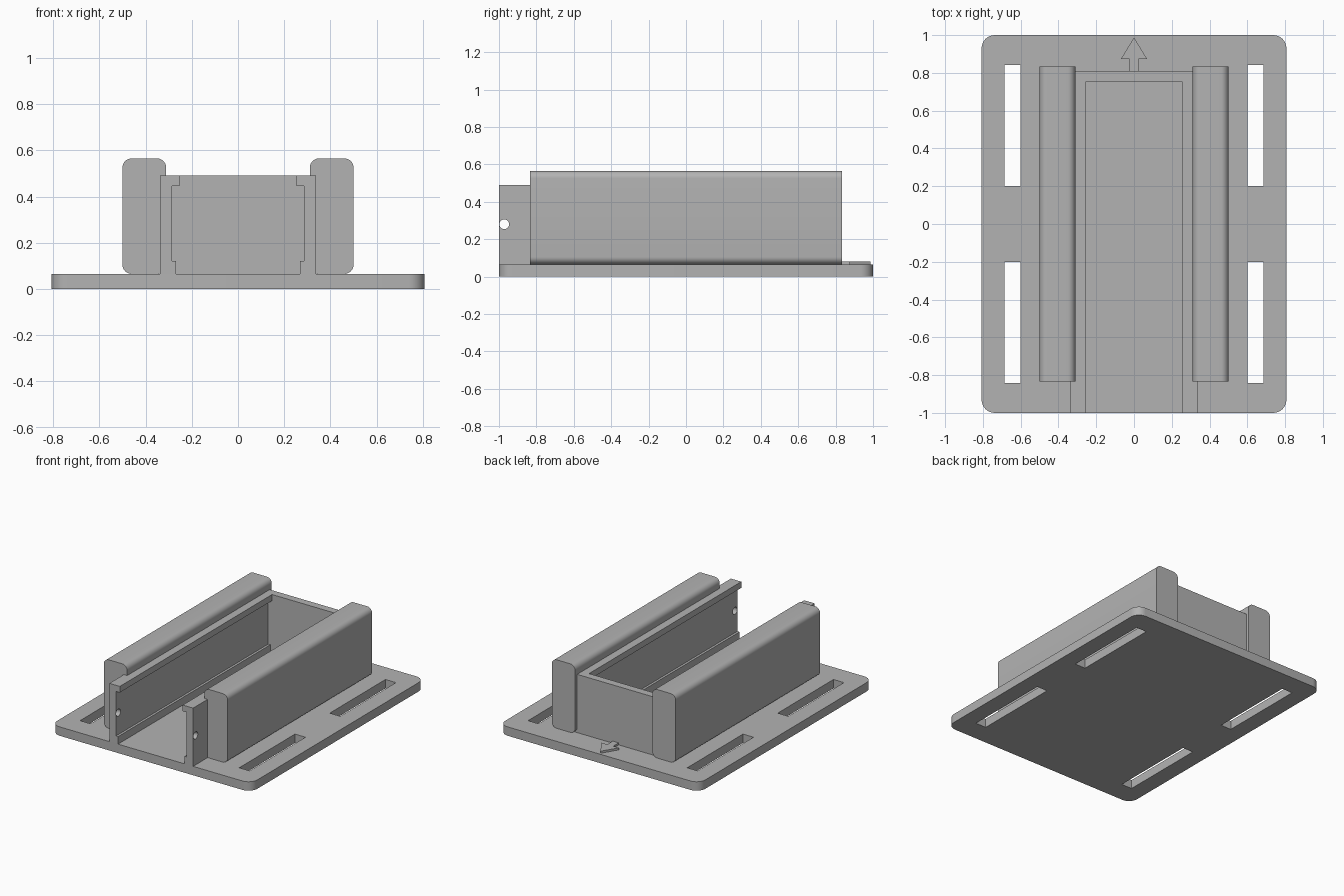
import bpy, bmesh, math
from mathutils import Vector

cube = bpy.data.objects.get("Cube")
if cube:
    bpy.data.objects.remove(cube, do_unlink=True)

grey = bpy.data.materials.new("mid grey")
grey.use_nodes = True
grey.diffuse_color = (0.45, 0.45, 0.45, 1)
grey.node_tree.nodes["Principled BSDF"].inputs["Base Color"].default_value = (0.45, 0.45, 0.45, 1)


def prism(name, outline, axis, start, end):
    """Extrude a 2D outline along an axis: x takes (y, z), y takes (x, z), z takes (x, y)."""
    index = "xyz".index(axis)

    def place(p):
        co = list(p)
        co.insert(index, start)
        return co

    bm = bmesh.new()
    face = bm.faces.new([bm.verts.new(place(p)) for p in outline])
    top = bmesh.ops.extrude_face_region(bm, geom=[face])["geom"]
    move = Vector()
    move[index] = end - start
    bmesh.ops.translate(bm, vec=move, verts=[v for v in top if isinstance(v, bmesh.types.BMVert)])
    bmesh.ops.recalc_face_normals(bm, faces=bm.faces)
    mesh = bpy.data.meshes.new(name)
    bm.to_mesh(mesh)
    bm.free()
    mesh.materials.append(grey)
    obj = bpy.data.objects.new(name, mesh)
    bpy.context.collection.objects.link(obj)
    return obj


def rect(a0, a1, b0, b1):
    return [(a0, b0), (a1, b0), (a1, b1), (a0, b1)]


def rounded(a0, a1, b0, b1, r, steps=8):
    corners = [(a1 - r, b1 - r), (a0 + r, b1 - r), (a0 + r, b0 + r), (a1 - r, b0 + r)]
    return [(a + r * math.cos(t), b + r * math.sin(t))
            for q, (a, b) in enumerate(corners)
            for t in [(q + i / steps) * math.pi / 2 for i in range(steps + 1)]]


def circle(a, b, r, count=24):
    return [(a + r * math.cos(2 * math.pi * i / count), b + r * math.sin(2 * math.pi * i / count))
            for i in range(count)]


def activate(obj):
    bpy.ops.object.select_all(action="DESELECT")
    obj.select_set(True)
    bpy.context.view_layer.objects.active = obj


def combine(obj, tool, operation):
    """Apply a boolean and discard the tool object."""
    tool.hide_render = True
    mod = obj.modifiers.new("boolean", "BOOLEAN")
    mod.operation = operation
    mod.solver = "EXACT"
    mod.object = tool
    activate(obj)
    bpy.ops.object.modifier_apply(modifier=mod.name)
    bpy.data.objects.remove(tool, do_unlink=True)


def smooth(obj):
    activate(obj)
    bpy.ops.object.shade_smooth_by_angle(angle=math.radians(30))


BASE, RIM = 0.065, 0.49

# Base plate with four strap slots
plate = prism("base_plate", rounded(-0.807, 0.807, -1, 1, 0.07), "z", 0, BASE)
for sx in (-1, 1):
    for sy in (-1, 1):
        xs = sorted((sx * 0.6, sx * 0.685))
        ys = sorted((sy * 0.2, sy * 0.843))
        combine(plate, prism("slot_cutter", rect(*xs, *ys), "z", -0.1, 0.2), "DIFFERENCE")
smooth(plate)

# Channel side walls with an overhanging top lip and a bottom ledge
wall_profile = [(0.338, BASE), (0.338, RIM), (0.254, RIM), (0.254, 0.445),
                (0.285, 0.445), (0.285, 0.12), (0.268, 0.12), (0.268, BASE)]
tray = prism("channel_walls", [(-x, z) for x, z in wall_profile], "y", -1, 0.81)
combine(tray, prism("wall", wall_profile, "y", -1, 0.81), "UNION")

# Closed back end of the channel
combine(tray, prism("back_wall", rect(-0.32, 0.32, BASE, RIM), "y", 0.755, 0.81), "UNION")

# Pin hole through both walls near the open end
combine(tray, prism("pin_cutter", circle(-0.972, 0.28, 0.026), "x", -1, 1), "DIFFERENCE")
smooth(tray)

# Rounded side rails
for name, x0, x1 in (("right_rail", -0.5, -0.311), ("left_rail", 0.311, 0.5)):
    smooth(prism(name, rounded(x0, x1, BASE, 0.565, 0.04), "y", -0.833, 0.833))

# Raised direction arrow behind the channel
half = [(0.024, 0.81), (0.024, 0.873), (0.07, 0.873)]
arrow = half + [(0, 0.987)] + [(-x, y) for x, y in reversed(half)]
prism("direction_arrow", arrow, "z", BASE, 0.08)
